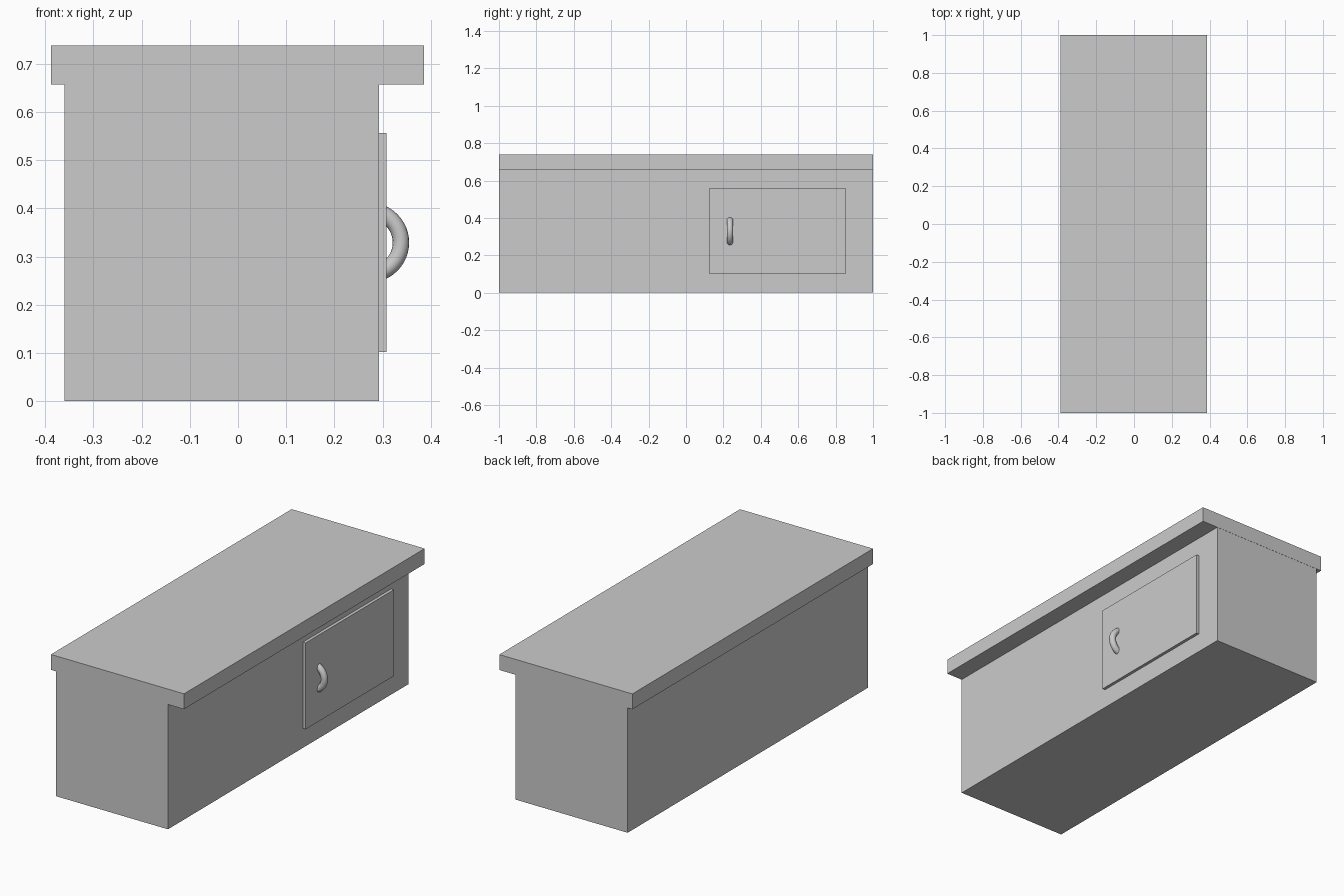
import bpy
import math

if "Cube" in bpy.data.objects:
    bpy.data.objects.remove(bpy.data.objects["Cube"])


def box(name, x, y, z):
    """Box from (min, max) ranges on each axis."""
    ranges = (x, y, z)
    bpy.ops.mesh.primitive_cube_add(size=1, location=[(a + b) / 2 for a, b in ranges])
    obj = bpy.context.object
    obj.name = name
    obj.scale = [b - a for a, b in ranges]
    bpy.ops.object.transform_apply(location=False, rotation=False, scale=True)
    return obj


# Cabinet body and overhanging counter top
box("cabinet_body", (-0.36, 0.292), (-0.999, 0.999), (0, 0.657))
box("counter_top", (-0.388, 0.386), (-1, 1), (0.657, 0.738))

# Thin door panel on the right side
box("door", (0.292, 0.308), (0.122, 0.855), (0.102, 0.556))

# Ring handle, partly sunk into the door
bpy.ops.mesh.primitive_torus_add(
    major_radius=0.066, minor_radius=0.017,
    major_segments=48, minor_segments=16,
    location=(0.272, 0.235, 0.329), rotation=(math.pi / 2, 0, 0))
bpy.context.object.name = "door_handle"
bpy.ops.object.shade_smooth_by_angle()
